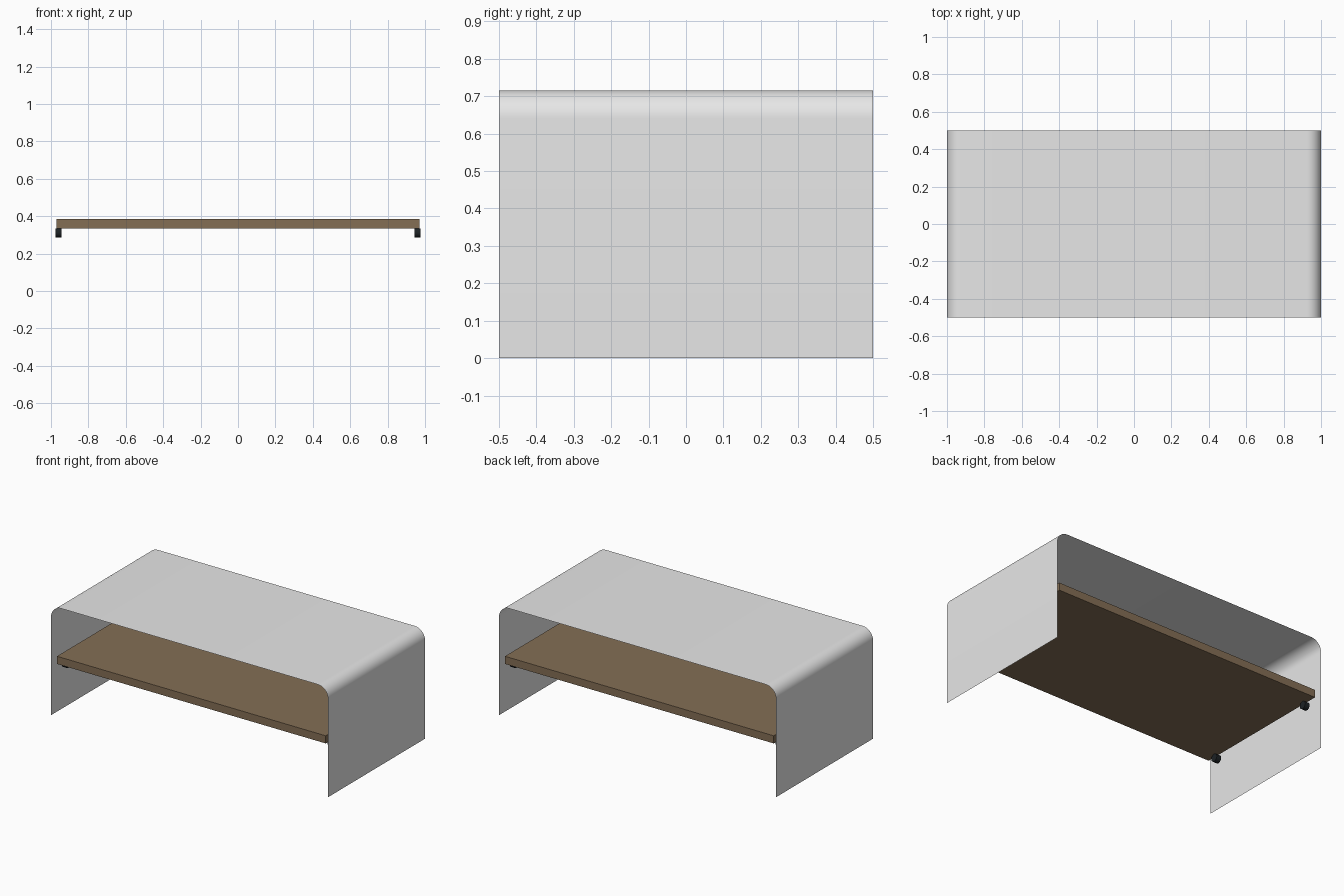
import bpy, bmesh, math
from mathutils import Matrix

if "Cube" in bpy.data.objects:
    bpy.data.objects.remove(bpy.data.objects["Cube"])

HALF_X, HALF_Y, TOP, RADIUS = 1.0, 0.5, 0.716, 0.075


def material(name, rgb):
    m = bpy.data.materials.new(name)
    m.diffuse_color = (*rgb, 1)
    m.use_nodes = True
    m.node_tree.nodes["Principled BSDF"].inputs["Base Color"].default_value = m.diffuse_color
    return m


glass = material("pale grey", (0.8, 0.8, 0.8))
wood = material("brown wood", (0.23, 0.157, 0.09))
black = material("black", (0.012, 0.016, 0.018))


def add(name, bm, mat, smooth=False):
    me = bpy.data.meshes.new(name)
    bm.to_mesh(me)
    bm.free()
    ob = bpy.data.objects.new(name, me)
    bpy.context.collection.objects.link(ob)
    me.materials.append(mat)
    if smooth:
        bpy.ops.object.select_all(action='DESELECT')
        ob.select_set(True)
        bpy.context.view_layer.objects.active = ob
        bpy.ops.object.shade_smooth_by_angle(angle=math.radians(35))
    return ob


# Bent sheet shell: arch profile with rounded shoulders, swept front to back
half = [(HALF_X, 0.0)]
for i in range(13):
    a = math.pi / 2 * i / 12
    half.append((HALF_X - RADIUS + RADIUS * math.cos(a),
                 TOP - RADIUS + RADIUS * math.sin(a)))
profile = half + [(-x, z) for x, z in reversed(half)]
bm = bmesh.new()
front = [bm.verts.new((x, -HALF_Y, z)) for x, z in profile]
back = [bm.verts.new((x, HALF_Y, z)) for x, z in profile]
for i in range(len(profile) - 1):
    bm.faces.new((front[i], back[i], back[i + 1], front[i + 1]))
add("bent_shell", bm, glass, smooth=True)

# Shelf board
bm = bmesh.new()
bmesh.ops.create_cube(bm, size=1, matrix=Matrix.Translation((0, 0, 0.3605))
                      @ Matrix.Diagonal((1.94, 0.962, 0.05, 1)))
add("shelf", bm, wood)

# Four round pegs under the shelf corners, axis along x
for sx, side in ((-1, "left"), (1, "right")):
    for sy, end in ((-1, "front"), (1, "back")):
        bm = bmesh.new()
        bmesh.ops.create_cone(
            bm, cap_ends=True, segments=16, radius1=0.025, radius2=0.025,
            depth=0.033,
            matrix=Matrix.Translation((sx * 0.96, sy * 0.4, 0.3105))
            @ Matrix.Rotation(math.pi / 2, 4, 'Y'))
        add(f"{end}_{side}_peg", bm, black, smooth=True)
